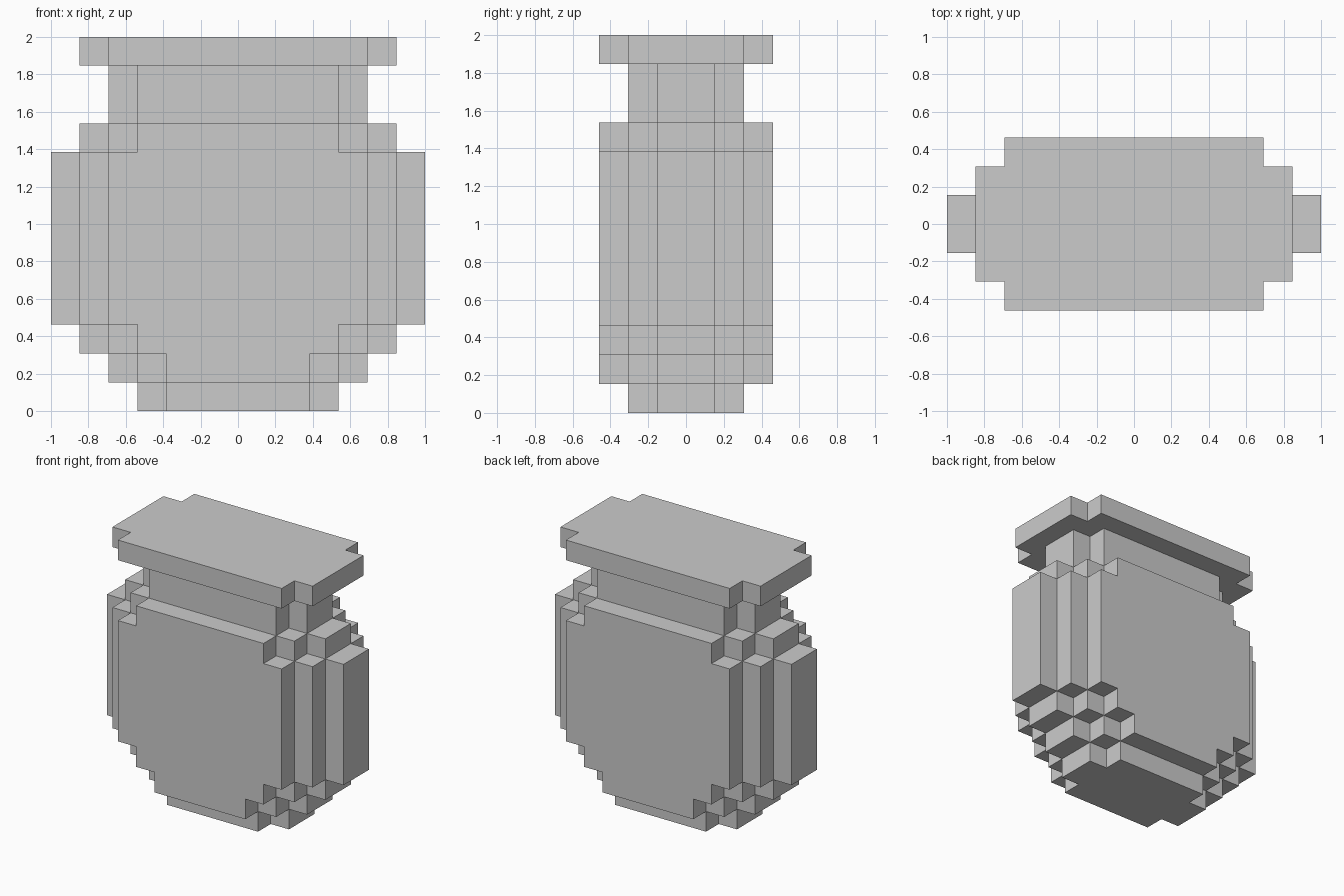
import bpy
import bmesh
import math

if "Cube" in bpy.data.objects:
    bpy.data.objects.remove(bpy.data.objects["Cube"])

U = 2 / 13  # edge of one block

# Each layer: bottom, top (in blocks), then half-widths in x
# for the inner, middle and outer pair of rows in y (0 = row is empty)
BODY = [
    (0, 1, (3.5, 2.5, 0)),       # foot
    (1, 2, (4.5, 3.5, 2.5)),
    (2, 3, (5.5, 4.5, 3.5)),
    (3, 9, (6.5, 5.5, 4.5)),     # belly
    (9, 10, (5.5, 4.5, 3.5)),    # shoulder
    (10, 12, (4.5, 3.5, 0)),     # neck
]
LID = [(12, 13, (5.5, 5.5, 4.5))]


def block_part(name, layers):
    """Fill the layers with unit blocks and keep only the outer skin."""
    cells = set()
    for z0, z1, widths in layers:
        for row, half in enumerate(widths):
            n = int(half)
            for y in (row, -row - 1):
                cells |= {(x, y, z) for z in range(z0, z1)
                          for x in range(-n, n + 1) if half}

    bm = bmesh.new()
    for cell in cells:
        for axis in range(3):
            for side in (-1, 1):
                near = list(cell)
                near[axis] += side
                if tuple(near) in cells:
                    continue
                b, c = (axis + 1) % 3, (axis + 2) % 3
                ring = []
                for s, t in ((0, 0), (1, 0), (1, 1), (0, 1)):
                    p = list(cell)
                    p[axis] += (side + 1) // 2
                    p[b] += s
                    p[c] += t
                    ring.append(bm.verts.new(((p[0] - 0.5) * U, p[1] * U, p[2] * U)))
                bm.faces.new(ring if side > 0 else ring[::-1])

    # Weld the skin and merge flat areas into large faces
    bmesh.ops.remove_doubles(bm, verts=bm.verts, dist=U * 0.01)
    bmesh.ops.dissolve_limit(bm, angle_limit=math.radians(1),
                             verts=bm.verts, edges=bm.edges)
    mesh = bpy.data.meshes.new(name)
    bm.to_mesh(mesh)
    bm.free()
    obj = bpy.data.objects.new(name, mesh)
    bpy.context.collection.objects.link(obj)
    return obj


block_part("jar_body", BODY)
block_part("jar_lid", LID)
